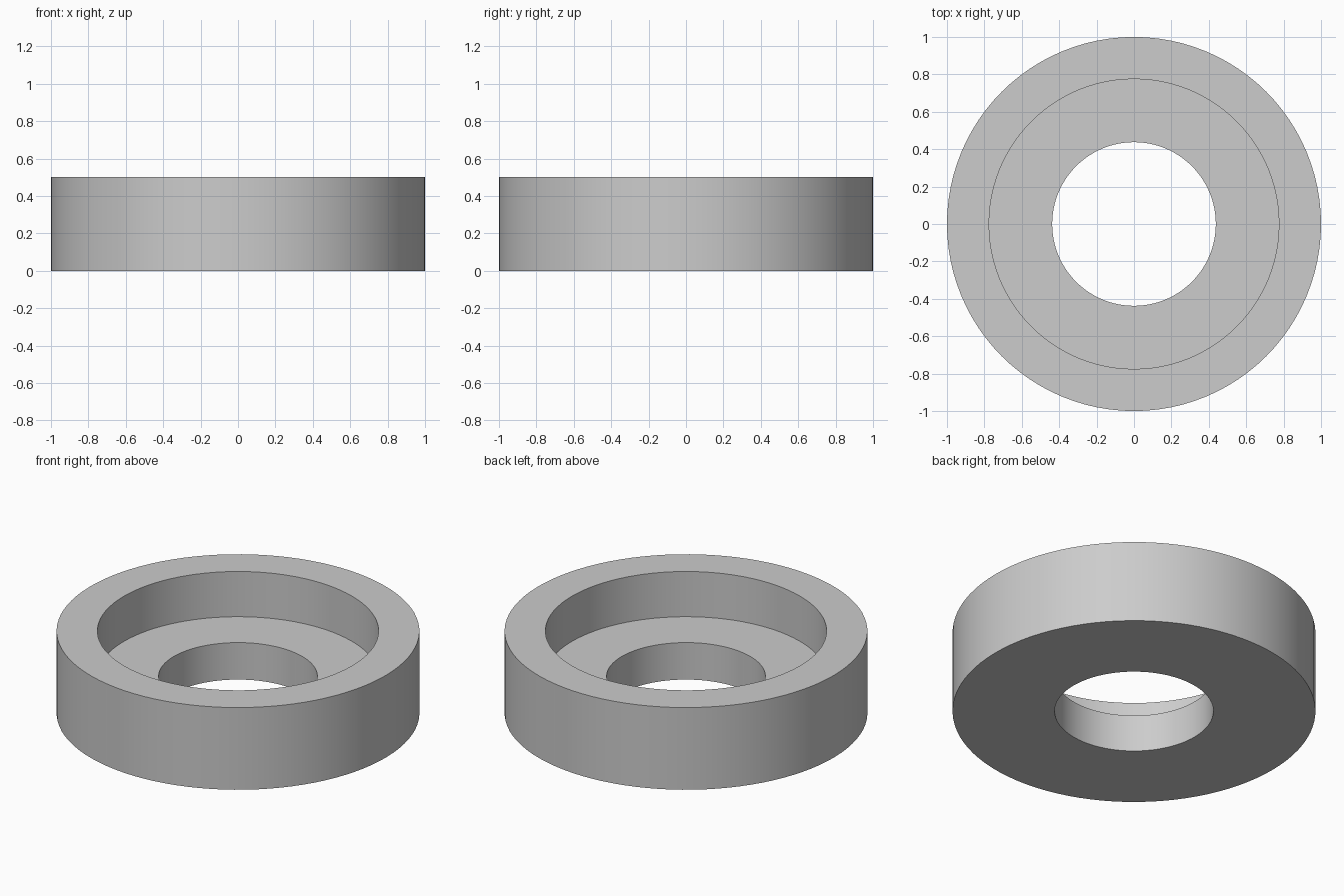
import bpy
import bmesh
import math

cube = bpy.data.objects.get("Cube")
if cube:
    bpy.data.objects.remove(cube, do_unlink=True)

SEGMENTS = 96
OUTER, RECESS, HOLE = 1.0, 0.775, 0.4375   # radii
HEIGHT, LEDGE = 0.5, 0.225                 # heights

# Light grey material
grey = bpy.data.materials.new("light_grey")
grey.use_nodes = True
colour = (0.604, 0.604, 0.604, 1.0)
grey.diffuse_color = colour
grey.node_tree.nodes["Principled BSDF"].inputs["Base Color"].default_value = colour

# Cross-section of the ring: outer wall, rim, recess wall, ledge, hole
profile = [(OUTER, 0), (OUTER, HEIGHT), (RECESS, HEIGHT),
           (RECESS, LEDGE), (HOLE, LEDGE), (HOLE, 0)]

# Revolve the closed profile around z
bm = bmesh.new()
rings = []
for i in range(SEGMENTS):
    a = math.tau * i / SEGMENTS
    rings.append([bm.verts.new((r * math.cos(a), r * math.sin(a), z)) for r, z in profile])
for i, ring in enumerate(rings):
    after = rings[(i + 1) % SEGMENTS]
    for j in range(len(profile)):
        k = (j + 1) % len(profile)
        bm.faces.new((ring[j], after[j], after[k], ring[k]))
bmesh.ops.recalc_face_normals(bm, faces=bm.faces)

mesh = bpy.data.meshes.new("recessed_ring")
bm.to_mesh(mesh)
bm.free()
mesh.materials.append(grey)
ring_object = bpy.data.objects.new("recessed_ring", mesh)
bpy.context.collection.objects.link(ring_object)

# Smooth walls with crisp rims
bpy.ops.object.select_all(action="DESELECT")
ring_object.select_set(True)
bpy.context.view_layer.objects.active = ring_object
bpy.ops.object.shade_smooth_by_angle(angle=math.radians(30))
